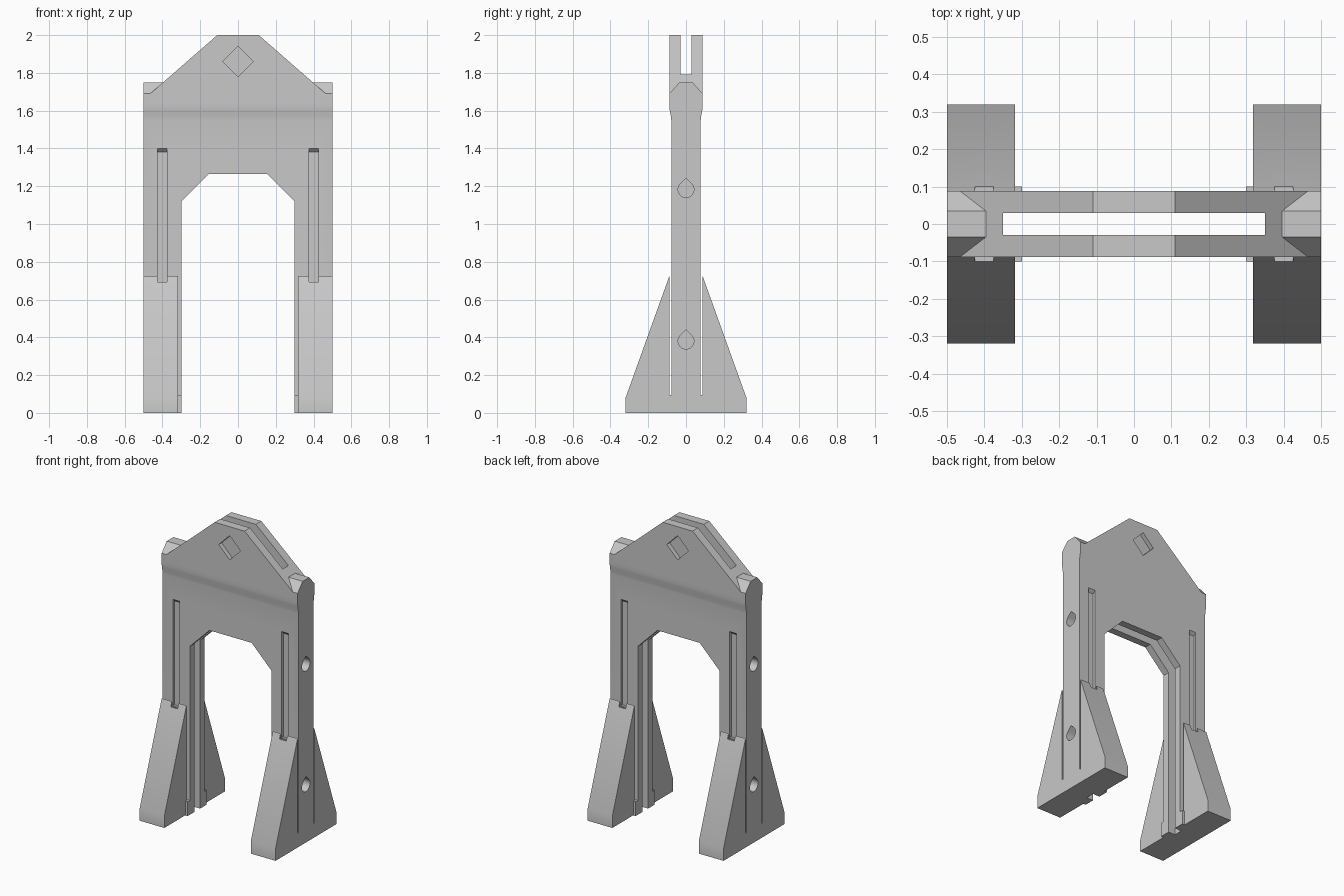
import bpy, bmesh, math

cube = bpy.data.objects.get("Cube")
if cube:
    bpy.data.objects.remove(cube, do_unlink=True)

grey = bpy.data.materials.new("plain grey")
grey.use_nodes = True
COLOUR = (0.58, 0.58, 0.58, 1)
grey.diffuse_color = COLOUR
grey.node_tree.nodes["Principled BSDF"].inputs["Base Color"].default_value = COLOUR


def prism(name, points, axis, start, end):
    """Extrude a 2D outline (side, height) along x or y."""
    bm = bmesh.new()

    def place(p, d):
        return (d, p[0], p[1]) if axis == "x" else (p[0], d, p[1])

    a = [bm.verts.new(place(p, start)) for p in points]
    b = [bm.verts.new(place(p, end)) for p in points]
    bm.faces.new(a)
    bm.faces.new(b[::-1])
    for i in range(len(points)):
        j = (i + 1) % len(points)
        bm.faces.new((a[j], a[i], b[i], b[j]))
    bmesh.ops.recalc_face_normals(bm, faces=bm.faces)
    mesh = bpy.data.meshes.new(name)
    bm.to_mesh(mesh)
    bm.free()
    mesh.materials.append(grey)
    obj = bpy.data.objects.new(name, mesh)
    bpy.context.collection.objects.link(obj)
    return obj


def combine(target, tool, operation="DIFFERENCE"):
    """Apply a boolean and discard the tool."""
    mod = target.modifiers.new("cut", "BOOLEAN")
    mod.operation = operation
    mod.solver = "EXACT"
    mod.object = tool
    bpy.ops.object.select_all(action="DESELECT")
    bpy.context.view_layer.objects.active = target
    target.select_set(True)
    bpy.ops.object.modifier_apply(modifier=mod.name)
    bpy.data.objects.remove(tool, do_unlink=True)


def mirrored(half):
    """Complete an outline given its positive side from bottom to top."""
    return half + [(-x, z) for x, z in reversed(half)]


# Frame with a slightly flared upper band and chamfered shoulders
THIN, WIDE = 0.078, 0.088
frame = prism("frame", mirrored([(THIN, 0), (THIN, 1.55), (0.08, 1.57), (0.086, 1.6),
                                 (WIDE, 1.62), (WIDE, 1.69), (0.035, 1.75)]), "x", -0.5, 0.5)
gable = prism("gable", mirrored([(0.465, 1.65), (0.465, 1.69), (0.11, 2)]), "y", -WIDE, WIDE)
combine(frame, gable, "UNION")

# Archway and the central slot running through it
arch = mirrored([(0.3, -0.1), (0.3, 1.12), (0.155, 1.265)])
combine(frame, prism("arch_cutter", arch, "y", -0.5, 0.5))
slot = mirrored([(0.35, -0.2), (0.35, 2.2)])
combine(frame, prism("slot_cutter", slot, "y", -0.03, 0.03))

# Blind diamond recesses on both gable faces
diamond = [(0, 1.78), (0.08, 1.86), (0, 1.94), (-0.08, 1.86)]
for s in (-1, 1):
    combine(frame, prism("diamond_cutter", diamond, "y", s * 0.058, s * 0.12))


# Teardrop sockets on the outer ends
def teardrop(z, r=0.042, steps=18):
    angles = [math.radians(135 + 270 * i / steps) for i in range(steps + 1)]
    return [(r * math.cos(t), z + r * math.sin(t)) for t in angles] + [(0, z + r * math.sqrt(2))]


for s in (-1, 1):
    for z in (0.38, 1.182):
        combine(frame, prism("socket_cutter", teardrop(z), "x", s * 0.44, s * 0.6))


# Long grooves, each with a sloped upper end
def groove_cutter(sx, sy):
    side = [(0.06, 0.692), (0.13, 0.692), (0.13, 1.452), (0.06, 1.382)]
    return prism("groove_cutter", [(sy * y, z) for y, z in side], "x", sx * 0.375, sx * 0.425)


# Buttresses, separated from the legs by a thin slit above the foot
buttress_side = [(THIN, 0), (0.32, 0), (0.32, 0.08), (WIDE, 0.725), (WIDE, 0.095), (THIN, 0.095)]
pad_side = [(THIN, 0), (0.1, 0), (0.1, 0.095), (THIN, 0.095)]
parts = [frame]
for sx, x_name in ((1, "left"), (-1, "right")):
    for sy, y_name in ((-1, "front"), (1, "back")):
        combine(frame, groove_cutter(sx, sy))
        outline = [(sy * y, z) for y, z in buttress_side]
        buttress = prism(f"{y_name}_{x_name}_buttress", outline, "x", sx * 0.318, sx * 0.5)
        combine(buttress, groove_cutter(sx, sy))
        outline = [(sy * y, z) for y, z in pad_side]
        pad = prism(f"{y_name}_{x_name}_foot_pad", outline, "x", sx * 0.3, sx * 0.318)
        parts += [buttress, pad]

# Soft shading across the flare and sockets, crisp edges elsewhere
bpy.ops.object.select_all(action="DESELECT")
for obj in parts:
    obj.select_set(True)
bpy.context.view_layer.objects.active = frame
bpy.ops.object.shade_smooth_by_angle(angle=math.radians(22))
